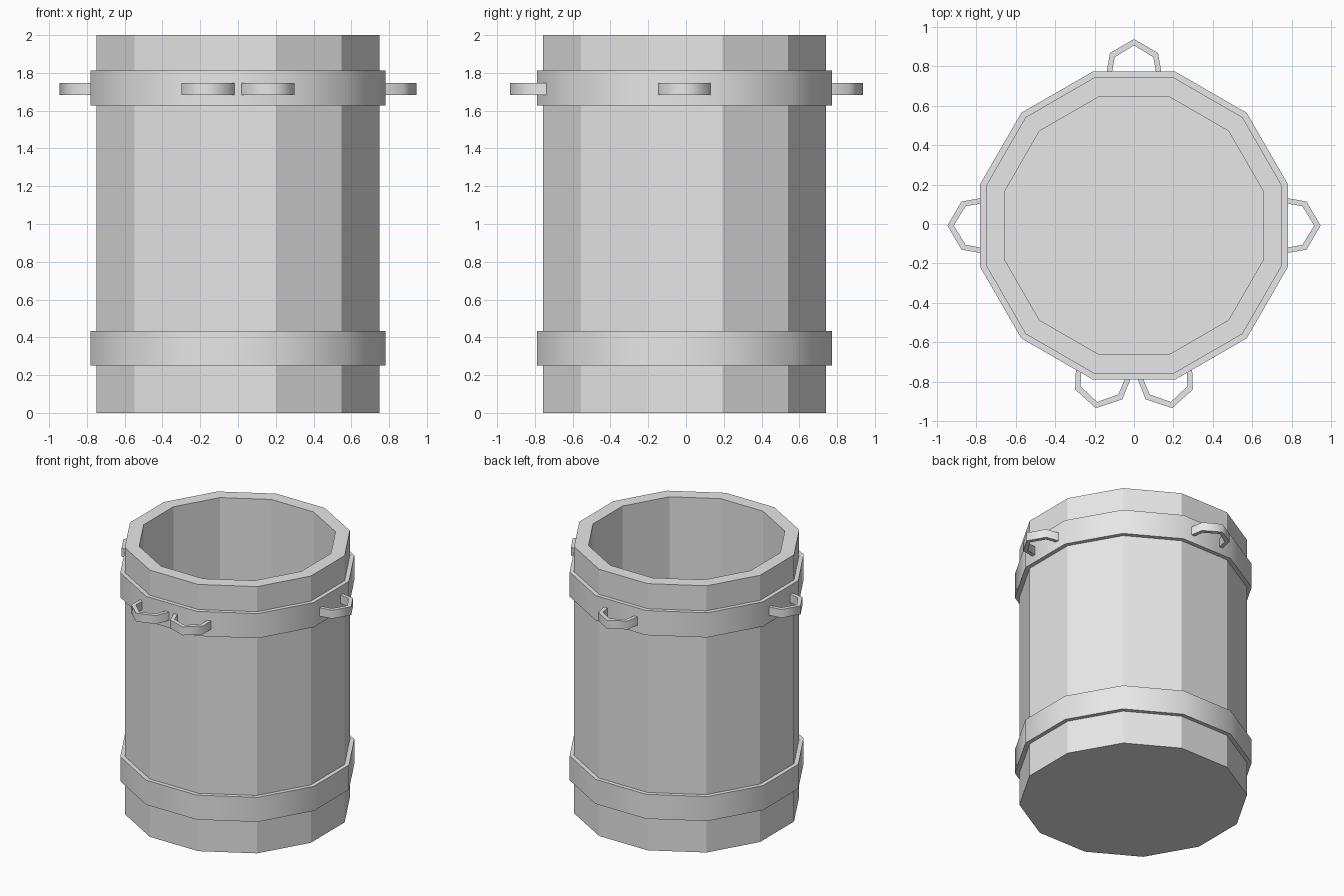
import bpy, bmesh, math
from mathutils import Matrix

SIDES = 12
CENTRE_Y = -0.008
FLAT = math.cos(math.pi / SIDES)   # corner radius = flat radius / FLAT

cube = bpy.data.objects.get("Cube")
if cube:
    bpy.data.objects.remove(cube, do_unlink=True)

grey = bpy.data.materials.new("light_grey")
grey.use_nodes = True
grey.diffuse_color = (0.8, 0.8, 0.8, 1)
bsdf = next(n for n in grey.node_tree.nodes if n.type == 'BSDF_PRINCIPLED')
bsdf.inputs["Base Color"].default_value = (0.8, 0.8, 0.8, 1)


def finish(name, bm, smooth_angle=None):
    bmesh.ops.recalc_face_normals(bm, faces=bm.faces)
    mesh = bpy.data.meshes.new(name)
    bm.to_mesh(mesh)
    bm.free()
    mesh.materials.append(grey)
    obj = bpy.data.objects.new(name, mesh)
    obj.location.y = CENTRE_Y
    bpy.context.collection.objects.link(obj)
    if smooth_angle:
        bpy.ops.object.select_all(action='DESELECT')
        obj.select_set(True)
        bpy.context.view_layer.objects.active = obj
        bpy.ops.object.shade_smooth_by_angle(angle=math.radians(smooth_angle))
    return obj


def lathe(name, profile, closed, smooth_angle=None):
    """Turn a (flat radius, z) profile into a 12-sided solid."""
    bm = bmesh.new()
    rings = []
    for radius, z in profile:
        ring = []
        for i in range(SIDES):
            a = 2 * math.pi * (i + 0.5) / SIDES
            ring.append(bm.verts.new((radius / FLAT * math.cos(a),
                                      radius / FLAT * math.sin(a), z)))
        rings.append(ring)
    pairs = list(zip(rings, rings[1:]))
    if closed:
        pairs.append((rings[-1], rings[0]))
    else:
        bm.faces.new(rings[0])
        bm.faces.new(rings[-1])
    for low, high in pairs:
        for i in range(SIDES):
            j = (i + 1) % SIDES
            bm.faces.new((low[i], low[j], high[j], high[i]))
    return finish(name, bm, smooth_angle)


def handle(name, degrees):
    """Bent flat strip, drawn pointing along +x and turned into place."""
    outer = [(0.74, 0.145), (0.874, 0.122), (0.945, 0)]
    inner = [(0.74, 0.118), (0.853, 0.098), (0.913, 0)]
    outer += [(x, -y) for x, y in reversed(outer[:-1])]
    inner += [(x, -y) for x, y in reversed(inner[:-1])]
    bm = bmesh.new()
    sections = []
    for (ox, oy), (ix, iy) in zip(outer, inner):
        sections.append([bm.verts.new(p) for p in (
            (ox, oy, 1.683), (ox, oy, 1.746), (ix, iy, 1.746), (ix, iy, 1.683))])
    for a, b in zip(sections, sections[1:]):
        for i in range(4):
            j = (i + 1) % 4
            bm.faces.new((a[i], a[j], b[j], b[i]))
    bm.faces.new(sections[0])
    bm.faces.new(sections[-1])
    bm.transform(Matrix.Rotation(math.radians(degrees), 4, 'Z'))
    return finish(name, bm, 65)


# Open container with thick walls and a floor
lathe("barrel_body", [(0.75, 0), (0.75, 2), (0.654, 2), (0.654, 0.1)], False)

# Hoops around the barrel
for name, low, high in (("lower_band", 0.25, 0.434), ("upper_band", 1.627, 1.812)):
    lathe(name, [(0.78, low), (0.78, high), (0.74, high), (0.74, low)], True, 35)

# Handles on the upper hoop: one at each side and the back, a pair in front
for name, degrees in (("left_handle", 0), ("back_handle", 90), ("right_handle", 180),
                      ("front_right_handle", 258.2), ("front_left_handle", 281.8)):
    handle(name, degrees)
